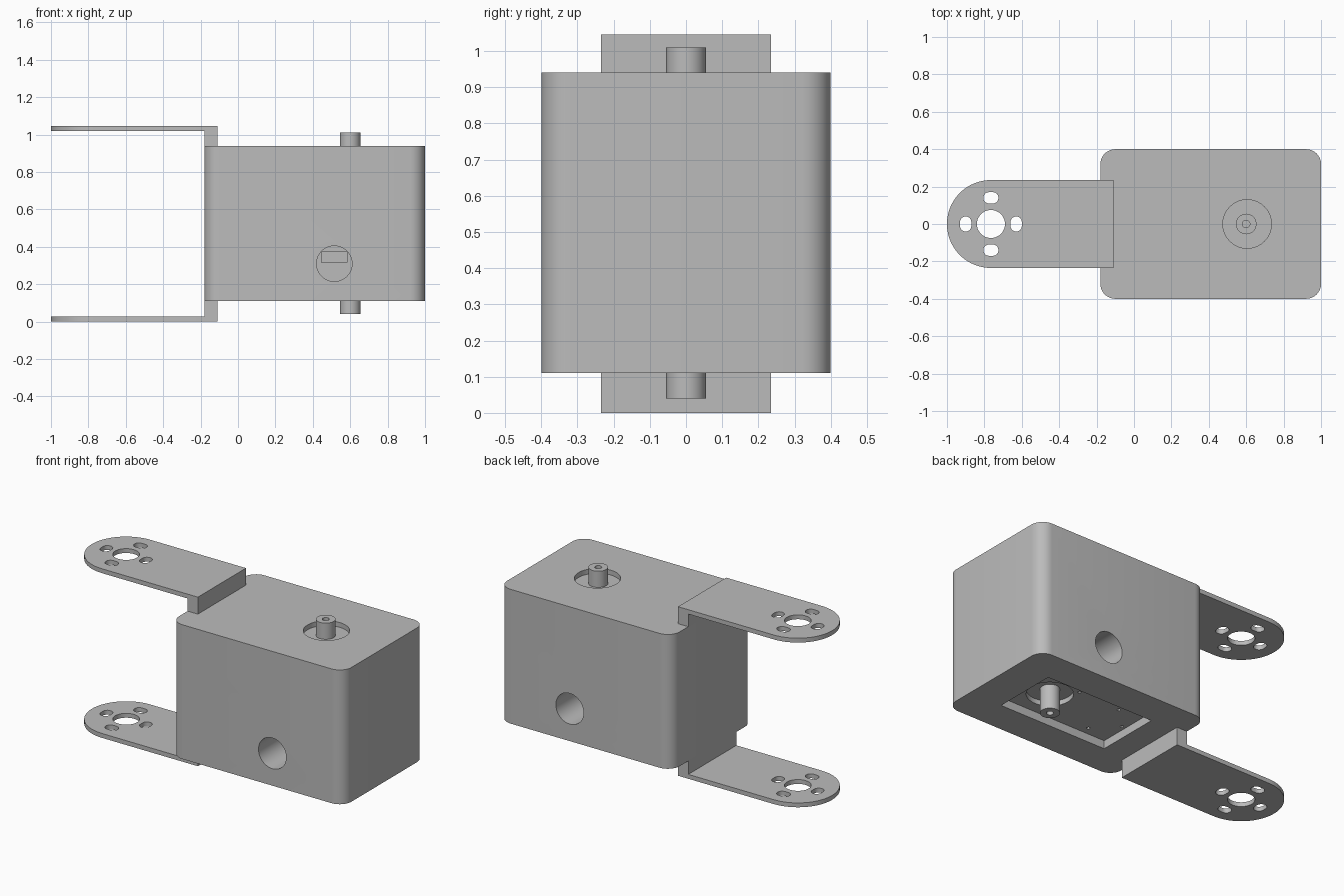
import bpy, bmesh
from math import sin, cos, pi, radians

cube = bpy.data.objects.get("Cube")
if cube:
    bpy.data.objects.remove(cube, do_unlink=True)

grey = bpy.data.materials.new("plain grey")
grey.use_nodes = True
colour = (0.5, 0.5, 0.5, 1)
grey.diffuse_color = colour
grey.node_tree.nodes["Principled BSDF"].inputs["Base Color"].default_value = colour


def arc(cx, cy, r, start, sweep, n):
    angles = [radians(start + sweep * i / n) for i in range(n + 1)]
    return [(cx + r * cos(a), cy + r * sin(a)) for a in angles]


def circle(cx, cy, r, n=40):
    return arc(cx, cy, r, 0, 360, n)[:-1]


def rounded_rect(cx, cy, w, h, r, n=8):
    dx, dy = w / 2 - r, h / 2 - r
    corners = [(1, 1), (-1, 1), (-1, -1), (1, -1)]
    pts = []
    for i, (sx, sy) in enumerate(corners):
        pts += arc(cx + sx * dx, cy + sy * dy, r, 90 * i, 90, n)
    return pts


def rect(x0, x1, y0, y1):
    return [(x0, y0), (x1, y0), (x1, y1), (x0, y1)]


def prism(name, pts, lo, hi, along_y=False):
    """Extrude a flat outline along z, or along y."""
    def place(p, h):
        return (p[0], h, p[1]) if along_y else (p[0], p[1], h)
    bm = bmesh.new()
    base = bm.faces.new([bm.verts.new(place(p, lo)) for p in pts])
    top = bmesh.ops.extrude_face_region(bm, geom=[base])["geom"]
    shift = (0, hi - lo, 0) if along_y else (0, 0, hi - lo)
    bmesh.ops.translate(bm, vec=shift,
                        verts=[v for v in top if isinstance(v, bmesh.types.BMVert)])
    bmesh.ops.remove_doubles(bm, verts=bm.verts, dist=1e-5)
    bmesh.ops.recalc_face_normals(bm, faces=bm.faces)
    mesh = bpy.data.meshes.new(name)
    bm.to_mesh(mesh)
    bm.free()
    mesh.materials.append(grey)
    obj = bpy.data.objects.new(name, mesh)
    bpy.context.collection.objects.link(obj)
    return obj


def combine(obj, others, operation="DIFFERENCE"):
    """Bake booleans into obj, then discard the helper solids."""
    for other in others:
        other.hide_render = True
        mod = obj.modifiers.new("cut", "BOOLEAN")
        mod.operation, mod.object, mod.solver = operation, other, "EXACT"
        graph = bpy.context.evaluated_depsgraph_get()
        mesh = bpy.data.meshes.new_from_object(obj.evaluated_get(graph))
        obj.modifiers.clear()
        obj.data = mesh
        bpy.data.objects.remove(other, do_unlink=True)


BOTTOM, TOP = 0.11, 0.94
SHAFT_X = 0.6
FLOOR = 0.16

# Housing with rounded upright edges
body = prism("housing", rounded_rect(0.41, 0, 1.18, 0.8, 0.08), BOTTOM, TOP)
cutters = [
    prism("top_recess", circle(SHAFT_X + 0.005, 0, 0.13), TOP - 0.03, TOP + 0.1),
    prism("pocket", rect(0.045, 0.78, -0.2, 0.2), 0, FLOOR),
    prism("pocket_recess", circle(SHAFT_X, 0, 0.13), 0.1, FLOOR + 0.03),
]
# Screw holes in the pocket floor
for x, y in [(0.49, 0.12), (0.2, 0.11), (0.07, -0.02), (0.2, -0.15)]:
    cutters.append(prism("screw_hole", circle(x, y, 0.01, 12), 0.1, FLOOR + 0.03))
# Deep round holes in the front and back, with a slot at the end of each
for s in (-1, 1):
    cutters.append(prism("side_hole", circle(0.515, 0.31, 0.095),
                         s * 0.1, s * 0.5, along_y=True))
    cutters.append(prism("side_slot", rect(0.447, 0.583, 0.315, 0.372),
                         s * 0.08, s * 0.12, along_y=True))
combine(body, cutters)

# Output shafts with centre holes
shafts = []
for name, lo, hi, hole in [("upper_shaft", TOP - 0.04, 1.01, (0.95, 1.1)),
                           ("lower_shaft", 0.04, FLOOR + 0.04, (-0.1, 0.1))]:
    shaft = prism(name, circle(SHAFT_X, 0, 0.055), lo, hi)
    combine(shaft, [prism("centre_hole", circle(SHAFT_X, 0, 0.02, 20), *hole)])
    shafts.append(shaft)

# Bracket arms: round-ended plate, riser block, one round hole and four slots
HALF, END_X = 0.235, -0.765
arms = []
for name, plate, riser in [("upper_arm", (1.018, 1.045), (TOP, 1.045)),
                           ("lower_arm", (0, 0.027), (0, BOTTOM))]:
    outline = arc(END_X, 0, HALF, 90, 180, 32) + [(-0.11, -HALF), (-0.11, HALF)]
    arm = prism(name, outline, *plate)
    combine(arm, [prism("riser", rect(-0.18, -0.11, -HALF, HALF), *riser)], "UNION")
    span = (plate[0] - 0.1, plate[1] + 0.1)
    holes = [prism("hub_hole", circle(END_X, 0, 0.075), *span)]
    for s in (-1, 1):
        holes.append(prism("slot", rounded_rect(END_X + s * 0.135, 0, 0.06, 0.08, 0.029), *span))
        holes.append(prism("slot", rounded_rect(END_X, s * 0.14, 0.08, 0.06, 0.029), *span))
    combine(arm, holes)
    arms.append(arm)

# Smooth curved walls, keep hard edges
bpy.ops.object.select_all(action="DESELECT")
for obj in [body] + shafts + arms:
    obj.select_set(True)
bpy.context.view_layer.objects.active = body
bpy.ops.object.shade_smooth_by_angle(angle=radians(30))
